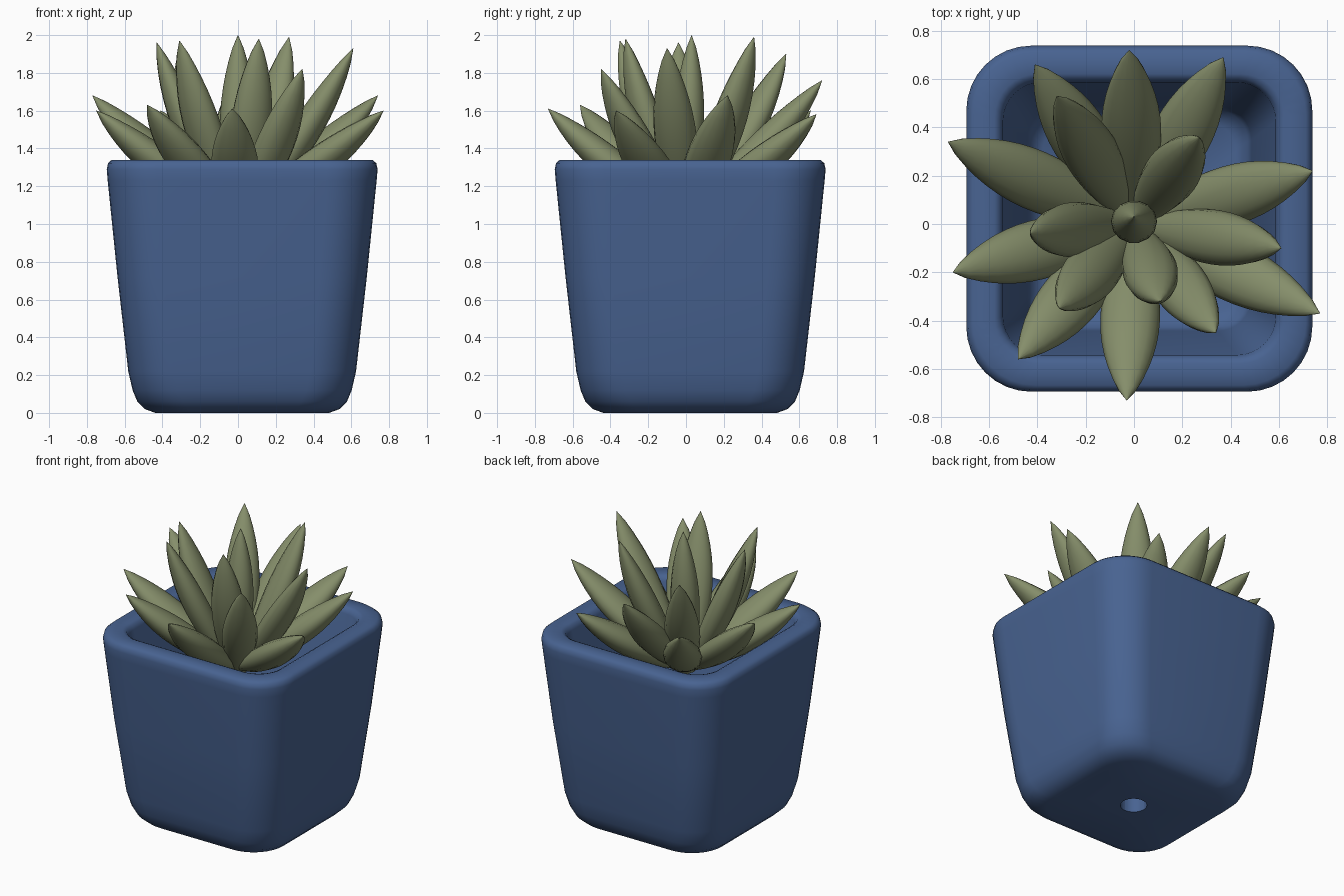
import bpy
import bmesh
from math import sin, cos, pi, radians
from mathutils import Vector

cube = bpy.data.objects.get("Cube")
if cube:
    bpy.data.objects.remove(cube, do_unlink=True)


def material(name, color):
    mat = bpy.data.materials.new(name)
    mat.use_nodes = True
    mat.diffuse_color = (*color, 1)
    mat.node_tree.nodes["Principled BSDF"].inputs["Base Color"].default_value = (*color, 1)
    return mat


def loft(name, rings, mat, closed=False, angle=40):
    """Skin a series of equal rings; cap the ends or join last to first."""
    bm = bmesh.new()
    loops = [[bm.verts.new(p) for p in ring] for ring in rings]
    pairs = list(zip(loops, loops[1:]))
    if closed:
        pairs.append((loops[-1], loops[0]))
    else:
        bm.faces.new(loops[0])
        bm.faces.new(loops[-1])
    n = len(loops[0])
    for a, b in pairs:
        for i in range(n):
            j = (i + 1) % n
            bm.faces.new((a[i], a[j], b[j], b[i]))
    bmesh.ops.recalc_face_normals(bm, faces=bm.faces)
    mesh = bpy.data.meshes.new(name)
    bm.to_mesh(mesh)
    bm.free()
    mesh.materials.append(mat)
    obj = bpy.data.objects.new(name, mesh)
    bpy.context.collection.objects.link(obj)
    bpy.ops.object.select_all(action="DESELECT")
    obj.select_set(True)
    bpy.context.view_layer.objects.active = obj
    bpy.ops.object.shade_smooth_by_angle(angle=radians(angle))
    return obj


def rounded_square(half, radius, z, center=(0.022, 0.022), steps=8):
    ring = []
    for k in range(4):
        mid = pi / 4 + k * pi / 2
        cx = (half - radius) * (1 if cos(mid) > 0 else -1)
        cy = (half - radius) * (1 if sin(mid) > 0 else -1)
        for s in range(steps + 1):
            a = k * pi / 2 + s / steps * pi / 2
            ring.append((center[0] + cx + radius * cos(a),
                         center[1] + cy + radius * sin(a), z))
    return ring


def leaf(name, tip, width, thick, base_z=1.06, bend=0.05):
    """Plump pointed leaf along a gently rising curve from the centre."""
    tip = Vector(tip)
    out = Vector((tip.x, tip.y, 0))
    out = out.normalized() if out.length > 0.05 else Vector((0, -1, 0))
    side = Vector((-out.y, out.x, 0))
    base = Vector((0, 0, base_z)) + out * 0.03
    up = (tip - base).normalized().cross(side)
    if up.z < 0:
        up = -up
    ctrl = (base + tip) / 2 - up * bend
    rings = []
    count = 14
    for i in range(count + 1):
        t = i / count
        p = base * (1 - t) ** 2 + ctrl * 2 * t * (1 - t) + tip * t * t
        tangent = ((ctrl - base) * (1 - t) + (tip - ctrl) * t).normalized()
        normal = side.cross(tangent).normalized()
        r = max(sin(pi * (0.1 + 0.9 * t ** 1.15)), 0) ** 0.8 + 0.01
        rings.append([p + side * (cos(a) * width / 2 * r) + normal * (sin(a) * thick / 2 * r)
                      for a in (2 * pi * k / 14 for k in range(14))])
    return loft(name, rings, leaf_green, angle=60)


pot_blue = material("pot blue", (0.065, 0.125, 0.285))
leaf_green = material("leaf green", (0.235, 0.27, 0.145))

# Pot: half width, corner radius, height from drain hole round to the floor
pot_profile = [
    (0.085, 0.085, 0.0), (0.46, 0.22, 0.0), (0.515, 0.23, 0.02),
    (0.555, 0.24, 0.06), (0.58, 0.24, 0.12), (0.603, 0.24, 0.22),
    (0.66, 0.25, 0.72), (0.712, 0.27, 1.23), (0.717, 0.27, 1.29),
    (0.71, 0.265, 1.322), (0.69, 0.26, 1.34), (0.6, 0.18, 1.34),
    (0.58, 0.17, 1.33), (0.565, 0.16, 1.3), (0.465, 0.14, 0.3),
    (0.45, 0.13, 0.23), (0.4, 0.12, 0.19), (0.085, 0.085, 0.18),
]
loft("pot", [rounded_square(*p) for p in pot_profile], pot_blue, closed=True, angle=50)

# Outer, low leaves
outer_tips = [
    (-0.77, 0.34, 1.68), (-0.75, -0.2, 1.6), (-0.48, -0.56, 1.63),
    (-0.03, -0.73, 1.61), (0.77, -0.37, 1.6), (0.74, 0.22, 1.68),
    (0.37, 0.69, 1.58), (-0.02, 0.72, 1.76), (-0.41, 0.66, 1.6),
]
for i, tip in enumerate(outer_tips):
    leaf(f"outer_leaf_{i + 1}", tip, 0.245, 0.17)

# Inner, steep leaves
inner_tips = [
    (0.34, -0.45, 1.82), (0.61, -0.1, 1.93), (-0.32, 0.53, 1.9),
    (0.27, 0.36, 1.99), (-0.43, -0.04, 1.96), (-0.31, -0.35, 1.97),
    (0.11, -0.32, 1.98),
]
for i, tip in enumerate(inner_tips):
    leaf(f"inner_leaf_{i + 1}", tip, 0.225, 0.16, base_z=1.03)

# Upright leaf in the middle
leaf("centre_leaf", (0.0, 0.03, 2.0), 0.19, 0.17, base_z=1.03, bend=0.02)
